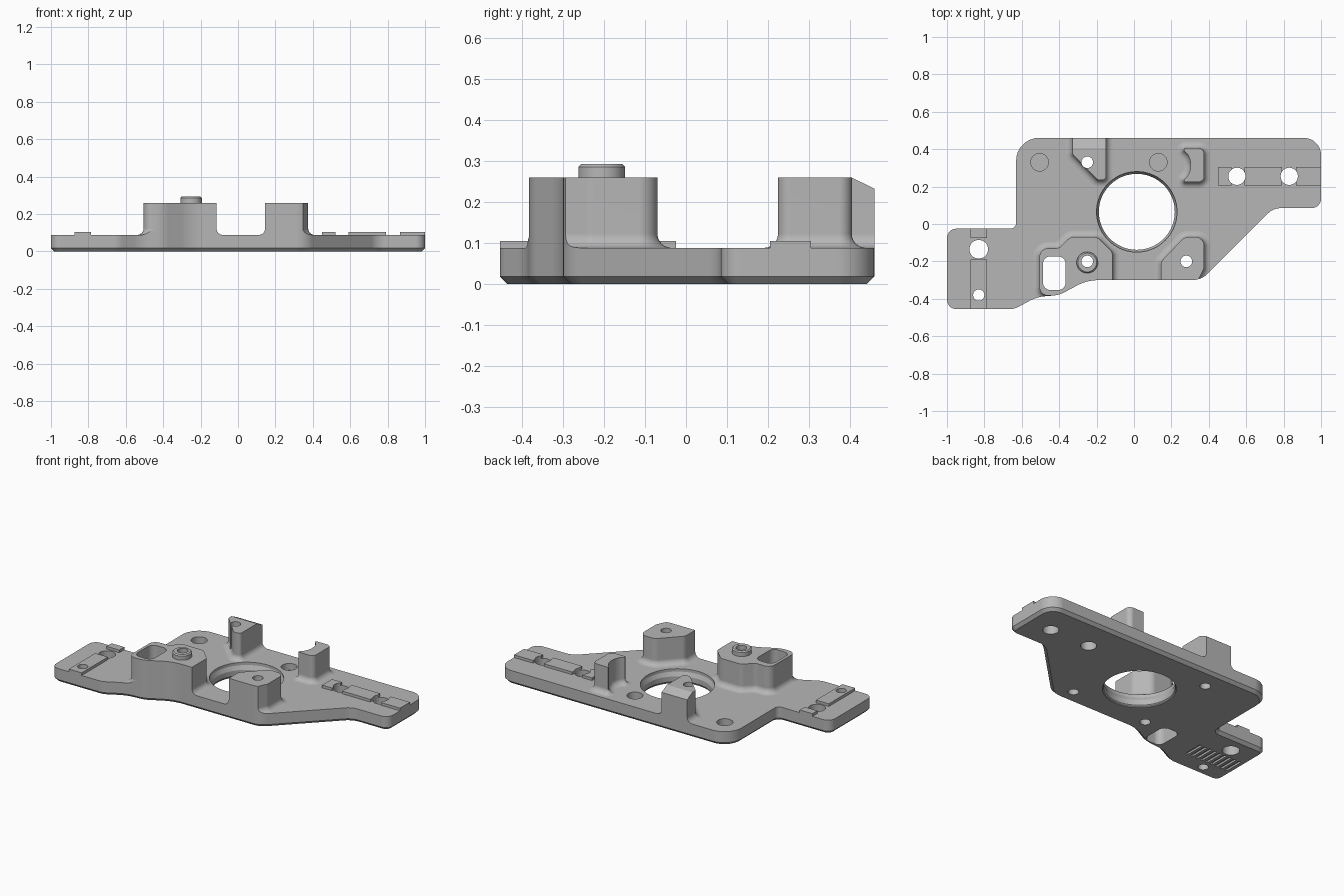
import bpy, bmesh, math
from mathutils import Vector, Matrix

if "Cube" in bpy.data.objects:
    bpy.data.objects.remove(bpy.data.objects["Cube"], do_unlink=True)

TOP = 0.088      # plate top
BOSS = 0.26      # boss top
FILLET = 0.035   # fillet at the foot of each boss

metal = bpy.data.materials.new("grey_metal")
metal.use_nodes = True
metal.diffuse_color = (0.47, 0.47, 0.47, 1)
for node in metal.node_tree.nodes:
    if node.type == 'BSDF_PRINCIPLED':
        node.inputs["Base Color"].default_value = metal.diffuse_color


def rounded(corners, steps=7):
    """Counter-clockwise loop from (x, y, radius) corners."""
    loop = []
    for i, (x, y, r) in enumerate(corners):
        p = Vector((x, y))
        if r == 0:
            loop.append(p)
            continue
        a = (Vector(corners[i - 1][:2]) - p).normalized()
        b = (Vector(corners[(i + 1) % len(corners)][:2]) - p).normalized()
        half = a.angle(b) / 2
        centre = p + (a + b).normalized() * r / math.sin(half)
        start = p + a * r / math.tan(half) - centre
        end = p + b * r / math.tan(half) - centre
        loop += [centre + start.lerp(end, k / steps).normalized() * r for k in range(steps + 1)]
    return loop


def circle(x, y, r, n=40):
    return [Vector((x + r * math.cos(k * math.tau / n), y + r * math.sin(k * math.tau / n)))
            for k in range(n)]


def rect(x0, x1, y0, y1, r=0):
    return rounded([(x0, y0, r), (x1, y0, r), (x1, y1, r), (x0, y1, r)])


def offset(loop, d):
    out = []
    for i, p in enumerate(loop):
        e1 = (p - loop[i - 1]).normalized()
        e2 = (loop[(i + 1) % len(loop)] - p).normalized()
        n1, n2 = Vector((e1.y, -e1.x)), Vector((e2.y, -e2.x))
        out.append(p + (n1 + n2) * d / (1 + n1.dot(n2)))
    return out


def add_stack(bm, loop, levels):
    """Closed solid through (height, outward offset) levels."""
    rings = [[bm.verts.new((p.x, p.y, z)) for p in offset(loop, d)] for z, d in levels]
    n = len(loop)
    for low, high in zip(rings, rings[1:]):
        for i in range(n):
            j = (i + 1) % n
            bm.faces.new((low[i], low[j], high[j], high[i]))
    bm.faces.new(rings[0][::-1])
    bm.faces.new(rings[-1])


def make(name, solids):
    bm = bmesh.new()
    for loop, levels in solids:
        add_stack(bm, loop, levels)
    mesh = bpy.data.meshes.new(name)
    bm.to_mesh(mesh)
    bm.free()
    mesh.materials.append(metal)
    ob = bpy.data.objects.new(name, mesh)
    bpy.context.collection.objects.link(ob)
    return ob


def straight(z0, z1):
    return [(z0, 0), (z1, 0)]


def select(ob):
    bpy.ops.object.select_all(action='DESELECT')
    ob.select_set(True)
    bpy.context.view_layer.objects.active = ob


def carve(ob, other, operation='DIFFERENCE'):
    select(ob)
    mod = ob.modifiers.new("carve", 'BOOLEAN')
    mod.operation = operation
    mod.solver = 'EXACT'
    mod.object = other
    bpy.ops.object.modifier_apply(modifier=mod.name)


# Plate outline
outline = rounded([
    (-1, -0.455, 0.05), (-0.64, -0.455, 0.1), (-0.52, -0.39, 0.2), (-0.4, -0.38, 0.15),
    (-0.25, -0.3, 0.25), (0.36, -0.3, 0.12), (0.745, 0.085, 0.1), (1, 0.085, 0.05),
    (1, 0.46, 0.09), (-0.63, 0.46, 0.12), (-0.63, -0.025, 0.03), (-1, -0.025, 0.05)])
plate = make("base_plate", [(outline, [(0, -0.018), (0.018, 0), (TOP, 0)])])

# Helpers: the clip volume, the through holes and the blind features
clip = make("outline_clip", [(outline, straight(0.02, 0.6))])
holes = [(-0.83, -0.135, 0.05), (-0.83, -0.38, 0.03), (0.55, 0.255, 0.046), (0.83, 0.255, 0.046),
         (-0.25, 0.33, 0.031), (-0.25, -0.2, 0.031), (0.28, -0.2, 0.031)]
through = straight(-0.05, 0.4)
cutters = [(circle(x, y, r), through) for x, y, r in holes]
cutters.append((rect(-0.487, -0.365, -0.353, -0.173, 0.04), through))
cutters.append((circle(0.015, 0.065, 0.203, 72),
                [(-0.05, 0.006), (0.006, 0.006), (0.012, 0), (0.045, 0), (0.07, 0.012), (0.2, 0.012)]))
cutters += [(circle(x, 0.33, 0.047), straight(0.045, 0.12)) for x in (-0.505, 0.13)]
for k in range(9):
    x = -0.96 + 0.036 * k
    cutters.append((rect(x, x + 0.018, -0.325, -0.2), straight(-0.05, 0.012)))
hole_cutter = make("hole_cutter", cutters)

# Bosses, each rising from a filleted foot
foot = [(TOP - 0.01, FILLET)]
for k in range(7):
    a = k / 6 * math.pi / 2
    foot.append((TOP + FILLET * (1 - math.cos(a)), FILLET * (1 - math.sin(a))))
foot.append((BOSS, 0))

boss_shapes = {
    "slotted_boss": [(-0.505, -0.383, 0.045), (-0.115, -0.383, 0), (-0.115, -0.15, 0.04),
                     (-0.195, -0.07, 0.05), (-0.34, -0.07, 0.04), (-0.4, -0.13, 0.045),
                     (-0.505, -0.13, 0.045)],
    "front_boss": [(0.145, -0.36, 0), (0.315, -0.36, 0), (0.375, -0.235, 0.04), (0.375, -0.07, 0.045),
                   (0.27, -0.07, 0.05), (0.145, -0.2, 0.04)],
    "back_boss": [(-0.15, 0.52, 0), (-0.33, 0.52, 0), (-0.33, 0.375, 0.02), (-0.195, 0.235, 0.03),
                  (-0.15, 0.235, 0.02)],
    "curved_boss": [(0.255, 0.225, 0.008), (0.375, 0.225, 0.03), (0.375, 0.405, 0.03),
                    (0.255, 0.405, 0.008), (0.295, 0.365, 0.08), (0.305, 0.315, 0.08),
                    (0.295, 0.265, 0.08)],
}
bosses = {name: make(name, [(rounded(c), foot)]) for name, c in boss_shapes.items()}

# Sloped rear of the back boss
slope = make("slope_cutter", [(rect(-0.2, 0.2, -0.2, 0.2), straight(0, 0.3))])
slope.data.transform(Matrix.Translation((-0.25, 0.405, BOSS)) @ Matrix.Rotation(-0.46, 4, 'X'))

# Locating collar on the slotted boss
collar = make("locating_collar", [(circle(-0.25, -0.206, 0.057),
                                   [(BOSS - 0.01, 0), (0.286, 0), (0.293, -0.007)])])

# Raised rails at both ends of the plate
rail = straight(TOP - 0.01, 0.105)
right_rail = make("right_rail", [(rect(x0, x1, 0.205, 0.305), rail)
                                 for x0, x1 in ((0.45, 0.52), (0.59, 0.79), (0.865, 1.05))])
left_rail = make("left_rail", [(rect(-0.875, -0.785, y0, y1), rail)
                               for y0, y1 in ((-0.5, -0.19), (-0.075, 0.02))])

# Cut and clip every part
parts = [plate, collar, right_rail, left_rail, *bosses.values()]
for ob in parts:
    if ob not in (plate, collar):
        carve(ob, clip, 'INTERSECT')
    if ob is bosses["back_boss"]:
        carve(ob, slope)
    carve(ob, hole_cutter)
for helper in (clip, hole_cutter, slope):
    bpy.data.objects.remove(helper, do_unlink=True)

# Smooth curved walls, crisp edges
for ob in parts:
    select(ob)
    bpy.ops.object.shade_smooth_by_angle(angle=math.radians(25))
    weighted = ob.modifiers.new("weighted_normals", 'WEIGHTED_NORMAL')
    weighted.keep_sharp = True
